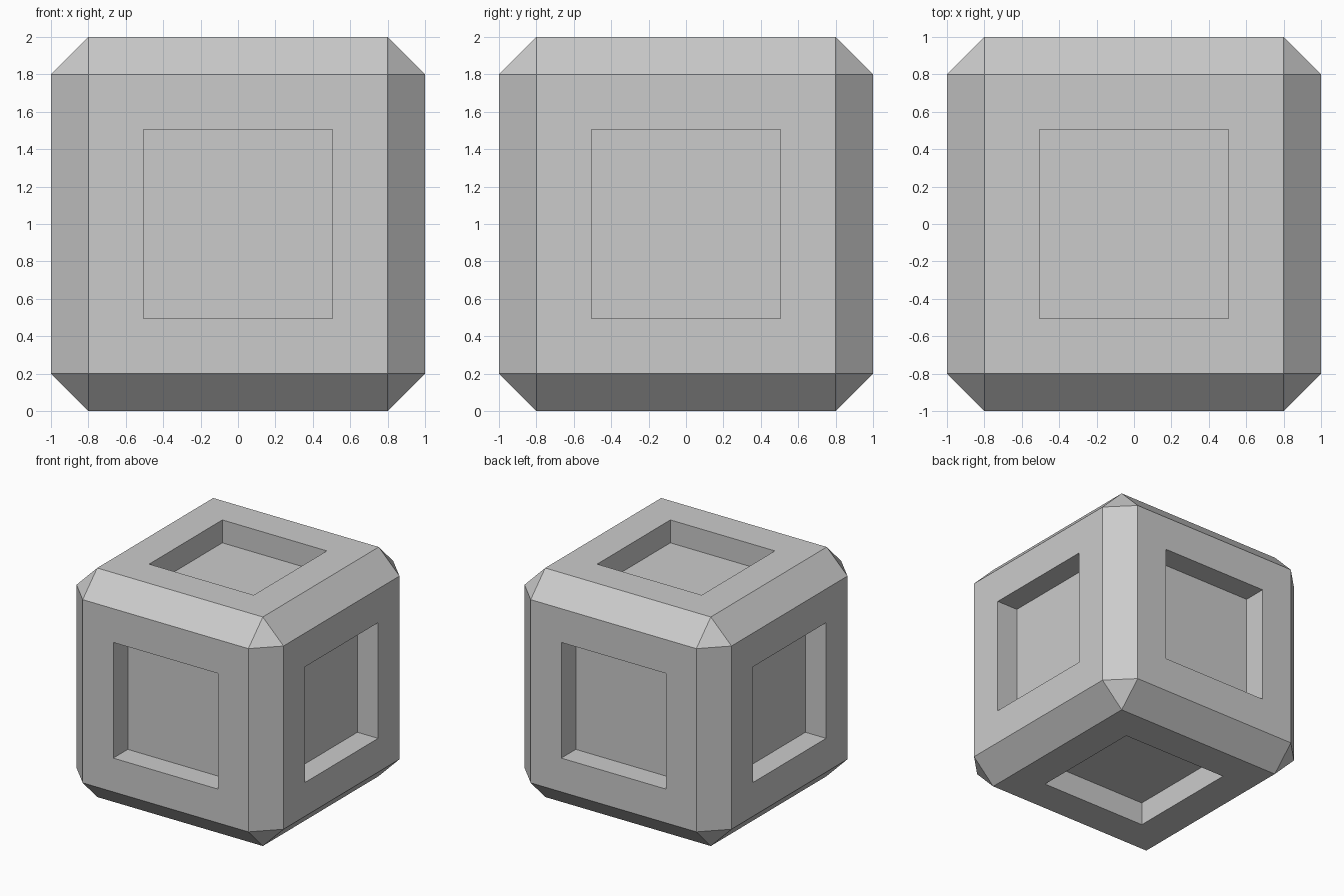
import bpy, bmesh

if "Cube" in bpy.data.objects:
    bpy.data.objects.remove(bpy.data.objects["Cube"])

CHAMFER = 0.2   # edge chamfer width along each face
HALF = 0.505    # half width of the square pockets
DEPTH = 0.2     # pocket depth

bm = bmesh.new()
bmesh.ops.create_cube(bm, size=2)
bmesh.ops.translate(bm, verts=bm.verts, vec=(0, 0, 1))

# Chamfered edges with flat triangular corners
bmesh.ops.bevel(bm, geom=bm.edges[:], offset=CHAMFER, offset_type='OFFSET',
                segments=1, profile=0.5, affect='EDGES')

# Straight-walled square pocket in each of the six large faces
bm.normal_update()
sides = [f for f in bm.faces if f.calc_area() > 2]
bmesh.ops.inset_individual(bm, faces=sides, thickness=1 - CHAMFER - HALF,
                           use_even_offset=True)
for f in sides:
    n = f.normal.copy()
    new = bmesh.ops.extrude_discrete_faces(bm, faces=[f])["faces"][0]
    bmesh.ops.translate(bm, verts=new.verts, vec=-DEPTH * n)
bm.normal_update()

mesh = bpy.data.meshes.new("chamfered_block")
bm.to_mesh(mesh)
bm.free()
block = bpy.data.objects.new("chamfered_block", mesh)
bpy.context.collection.objects.link(block)
